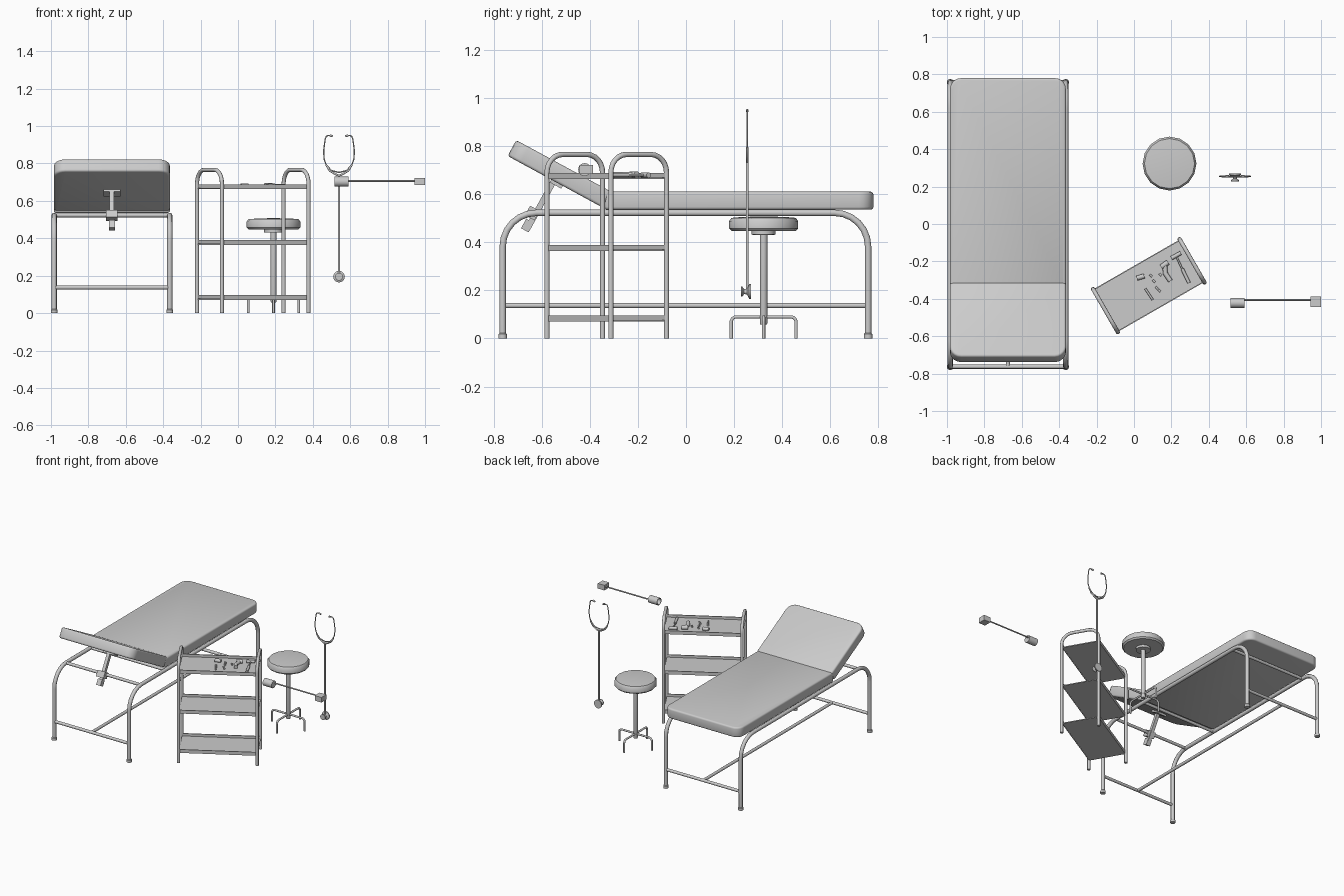
import bpy, bmesh, math
from mathutils import Vector, Matrix

if "Cube" in bpy.data.objects:
    bpy.data.objects.remove(bpy.data.objects["Cube"])

I = Matrix.Identity(4)


def place(x, y, z, rot=0, axis='Z'):
    return Matrix.Translation((x, y, z)) @ Matrix.Rotation(math.radians(rot), 4, axis)


def fillet(pts, rad, n=6, closed=False):
    """Round the corners of a path; rad is one radius or one per point."""
    pts = [Vector(p) for p in pts]
    rads = rad if isinstance(rad, (list, tuple)) else [rad] * len(pts)
    out = []
    for i, p in enumerate(pts):
        end = not closed and i in (0, len(pts) - 1)
        if end or rads[i] == 0:
            out.append(p)
            continue
        u = (pts[i - 1] - p).normalized()
        v = (pts[(i + 1) % len(pts)] - p).normalized()
        half = u.angle(v) / 2
        c = p + (u + v).normalized() * rads[i] / math.sin(half)
        t = rads[i] / math.tan(half)
        a, b = (p + u * t - c).normalized(), (p + v * t - c).normalized()
        out += [c + a.slerp(b, k / n).normalized() * rads[i] for k in range(n + 1)]
    return out


def tube(name, pts, r, M=I, rad=0, res=3):
    cu = bpy.data.curves.new(name, 'CURVE')
    cu.dimensions = '3D'
    cu.bevel_depth, cu.bevel_resolution, cu.use_fill_caps = r, res, True
    path = fillet(pts, rad)
    sp = cu.splines.new('POLY')
    sp.points.add(len(path) - 1)
    for q, p in zip(sp.points, path):
        q.co = (*(M @ p), 1)
    ob = bpy.data.objects.new(name, cu)
    bpy.context.collection.objects.link(ob)


def finish(name, bm, M):
    bmesh.ops.recalc_face_normals(bm, faces=bm.faces)
    me = bpy.data.meshes.new(name)
    bm.to_mesh(me)
    bm.free()
    me.transform(M)
    ob = bpy.data.objects.new(name, me)
    bpy.context.collection.objects.link(ob)
    return ob


def box(name, size, M=I):
    bm = bmesh.new()
    bmesh.ops.create_cube(bm, size=1, matrix=Matrix.Diagonal((*size, 1)))
    return finish(name, bm, M)


def lathe(name, prof, M=I, n=16):
    bm = bmesh.new()
    vs = [bm.verts.new((r, 0, z)) for r, z in prof]
    es = [bm.edges.new(e) for e in zip(vs, vs[1:])]
    bmesh.ops.spin(bm, geom=vs + es, axis=(0, 0, 1), cent=(0, 0, 0),
                   angle=2 * math.pi, steps=n)
    bmesh.ops.remove_doubles(bm, verts=bm.verts, dist=1e-5)
    return finish(name, bm, M)


def pad(name, outline, rads, h, M=I, bevel=0.012):
    """Rounded outline pulled up to a slab with soft edges."""
    bm = bmesh.new()
    f = bm.faces.new([bm.verts.new(p) for p in fillet(outline, rads, 5, True)])
    top = bmesh.ops.extrude_face_region(bm, geom=[f])['geom']
    bmesh.ops.translate(bm, vec=(0, 0, h),
                        verts=[v for v in top if isinstance(v, bmesh.types.BMVert)])
    ob = finish(name, bm, M)
    m = ob.modifiers.new('bevel', 'BEVEL')
    m.width, m.segments, m.limit_method = bevel, 3, 'ANGLE'
    m.angle_limit = math.radians(50)
    return ob


# Examination bed: tube frame
BX, HALF = -0.674, 0.309
for side in (-1, 1):
    x = BX + side * HALF
    tube('bed_side_frame', [(x, -.763, 0), (x, -.763, .523), (x, .758, .523), (x, .758, 0)],
         .014, rad=.14)
    for y in (-.763, .758):
        lathe('bed_foot', [(0, 0), (.018, 0), (.018, .018), (.014, .022), (0, .022)], place(x, y, 0))
for y, z in ((-.763, .137), (.758, .137), (-.628, .523), (-.335, .523), (.6, .523)):
    tube('bed_cross_bar', [(BX - HALF, y, z), (BX + HALF, y, z)], .011)
tube('bed_long_bar', [(BX, -.763, .137), (BX, .758, .137)], .011)

# Cushions
w = .31
pad('bed_cushion', [(-w, -.338, 0), (w, -.338, 0), (w, .78, 0), (-w, .78, 0)],
    [.012, .012, .06, .06], .075, place(BX, 0, .536))
pad('backrest_cushion', [(-w, -.45, 0), (w, -.45, 0), (w, 0, 0), (-w, 0, 0)],
    [.06, .06, .012, .012], .075, place(BX, -.347, .545, -28.5, 'X'))

# Backrest prop: plate, strut, clamp
box('prop_plate', (.09, .055, .014), place(BX, -.54, .643, -28.5, 'X'))
tilt = -math.degrees(math.atan2(.11, .2))
box('prop_strut', (.024, .024, .22), place(BX, -.603, .56, tilt, 'X'))
box('prop_clamp', (.062, .045, .045), place(BX, -.64, .522, tilt, 'X'))
box('prop_end', (.034, .036, .045), place(BX, -.66, .47, tilt, 'X'))

# Trolley: end hoops and trays
C = place(.079, -.33, 0, 29.9)
L, D = .267, .1335
for sx in (-1, 1):
    tube('trolley_hoop', [(sx * L, -D, 0), (sx * L, -D, .766), (sx * L, D, .766), (sx * L, D, 0)],
         .011, C, rad=.075)
for z in (.07, .364, .663):
    box('trolley_shelf', (2 * L, 2 * D - .01, .006), C @ place(0, 0, z + .004))
    for sy in (-1, 1):
        box('trolley_shelf_lip', (2 * L, .006, .026), C @ place(0, sy * (D - .005), z + .013))

# Instruments on the top tray
Z = .68
tube('hammer_handle', [(.225, -.17, Z), (.262, -.25, Z)], .005)
tube('hammer_grip', [(.258, -.24, Z), (.294, -.315, Z)], .009)
tube('hammer_head', [(.2, -.183, Z), (.25, -.155, Z)], .011)
tube('scope_handle', [(.165, -.225, Z), (.168, -.265, Z), (.195, -.305, Z)], .013, rad=.02)
tube('scope_head', [(.145, -.23, Z + .002), (.182, -.205, Z + .002)], .014)
tube('pen_light', [(.06, -.345, Z - .004), (.1, -.405, Z - .004)], .006)
tube('small_vial', [(.015, -.29, Z), (.055, -.278, Z)], .013)
for x, y in ((.085, -.27), (.1, -.3), (.115, -.335), (.135, -.265), (.13, -.35)):
    tube('scope_tip', [(x, y, Z - .004), (x + .012, y - .012, Z - .004)], .006)

# Stool: seat, post, four bent legs
S = place(.19, .323, 0)
lathe('stool_seat', [(0, .448), (.134, .448), (.144, .458), (.144, .488), (.134, .502),
                     (.09, .506), (0, .508)], S, 16)
lathe('stool_post', [(0, .058), (.014, .058), (.016, .065), (.016, .43), (.05, .432),
                     (.05, .449), (0, .449)], S)
for k in range(4):
    tube('stool_leg', [(0, 0, .09), (.135, 0, .09), (.135, 0, 0)], .007,
         S @ Matrix.Rotation(k * math.pi / 2, 4, 'Z'), rad=.022)

# Hanging stethoscope
SX, SY = .54, .255
for s in (-1, 1):
    tube('ear_tube', [(SX + s * a, SY, z) for a, z in
                      ((.045, .949), (.066, .949), (.074, .93), (.082, .87), (.08, .825), (.066, .785))],
         .0035, rad=[0, .01, .01, .05, .05, 0])
    tube('ear_tip', [(SX + s * .033, SY, .946), (SX + s * .05, SY, .95)], .006)
    tube('rubber_fork', [(SX + s * .07, SY, .795), (SX + s * .05, SY, .762),
                         (SX + s * .02, SY, .743), (SX, SY, .735)], .0055)
tube('spring_band', [(SX - .062, SY, .785), (SX - .04, SY, .762), (SX, SY, .752),
                     (SX + .04, SY, .762), (SX + .062, SY, .785)], .004)
tube('rubber_tube', [(SX, SY, .742), (SX, SY, .2)], .006)
lathe('chest_piece', [(0, -.022), (.031, -.022), (.031, -.015), (.012, -.006), (.01, .006),
                      (.021, .014), (.021, .02), (0, .02)], place(SX, .248, .195, 90, 'X'))

# Wall lamp: rod, hollow head, mounting block
tube('lamp_rod', [(.57, -.406, .706), (.96, -.406, .706)], .005)
lathe('lamp_head', [(0, 0), (.027, 0), (.027, .074), (.022, .074), (.022, .02), (0, .02)],
      place(.591, -.422, .703, -90, 'Y'))
box('lamp_block', (.055, .057, .038), place(.9725, -.415, .704))

# Convert tubes, smooth everything by angle
bpy.ops.object.select_all(action='SELECT')
bpy.context.view_layer.objects.active = bpy.context.collection.objects[0]
bpy.ops.object.convert(target='MESH')
bpy.ops.object.shade_smooth_by_angle(angle=math.radians(40))
